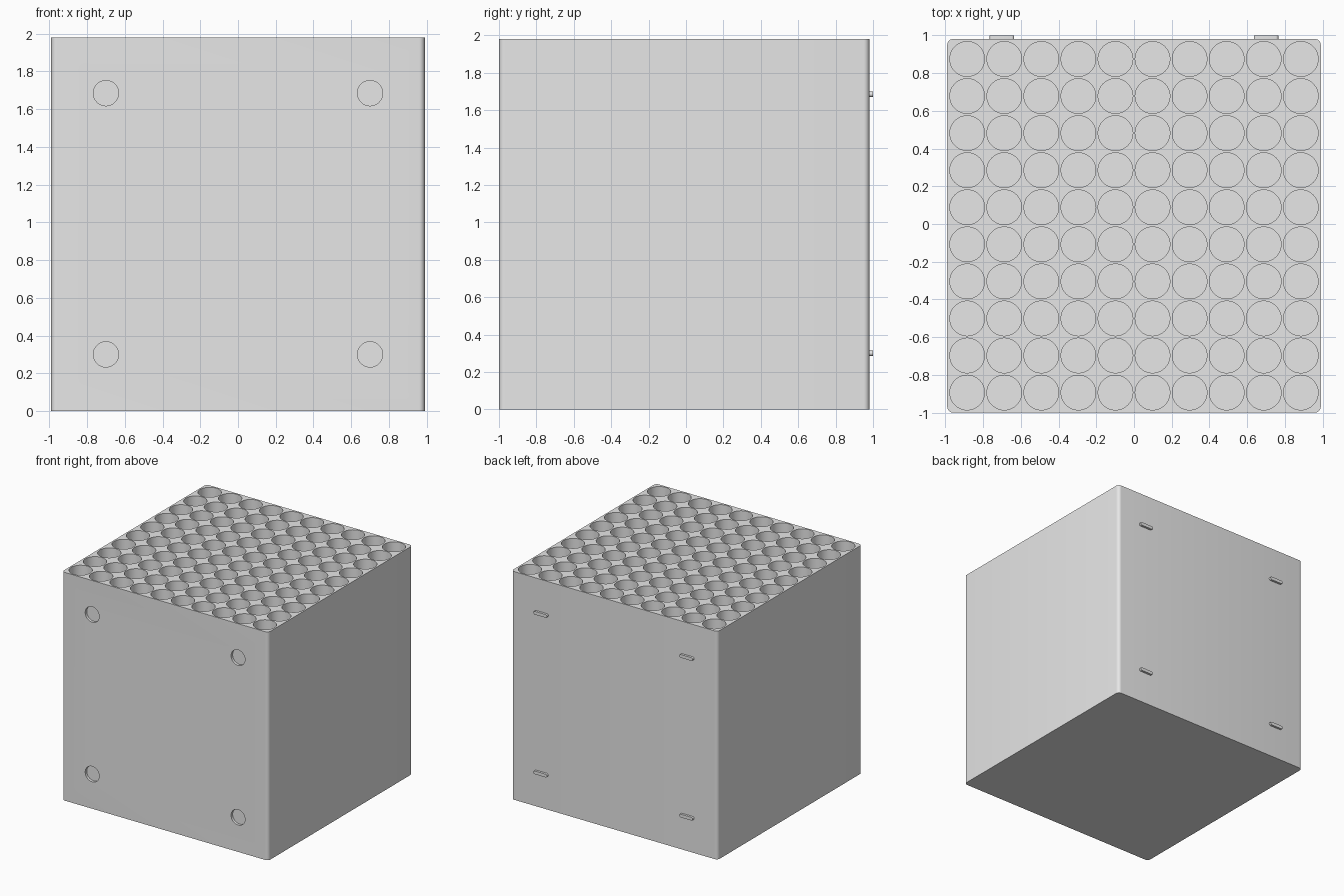
import bpy
import math

if "Cube" in bpy.data.objects:
    bpy.data.objects.remove(bpy.data.objects["Cube"], do_unlink=True)

HALF, MID_Y, HEIGHT = 0.99, -0.0095, 1.98
FRONT, BACK = MID_Y - HALF, MID_Y + HALF
PITCH, BORE, BORE_DEPTH = 0.1965, 0.092, 0.2
PEG_X, PEG_Z = 0.70, (0.30, 1.685)

grey = bpy.data.materials.new("light grey")
grey.use_nodes = True
grey.diffuse_color = (0.8, 0.8, 0.8, 1)
grey.node_tree.nodes["Principled BSDF"].inputs["Base Color"].default_value = (0.8, 0.8, 0.8, 1)


def mesh_object(name, verts, faces):
    mesh = bpy.data.meshes.new(name)
    mesh.from_pydata(verts, [], faces)
    mesh.materials.append(grey)
    obj = bpy.data.objects.new(name, mesh)
    bpy.context.collection.objects.link(obj)
    return obj


def prisms(name, outlines):
    """Closed prisms, each given as a (start ring, end ring) pair of points."""
    verts, faces = [], []
    for start, end in outlines:
        n, b = len(start), len(verts)
        verts += start + end
        faces += [tuple(reversed(range(b, b + n))), tuple(range(b + n, b + 2 * n))]
        faces += [(b + i, b + (i + 1) % n, b + n + (i + 1) % n, b + n + i) for i in range(n)]
    return mesh_object(name, verts, faces)


def rounded(cx, cy, half_x, half_y, radius, steps):
    """Anticlockwise outline of a rectangle with round corners."""
    points = []
    for corner, (sx, sy) in enumerate([(1, 1), (-1, 1), (-1, -1), (1, -1)]):
        for k in range(steps + 1):
            a = math.pi / 2 * (corner + k / steps)
            points.append((cx + sx * (half_x - radius) + radius * math.cos(a),
                           cy + sy * (half_y - radius) + radius * math.sin(a)))
    return points


def circle(cx, cy, radius, n=48):
    return [(cx + radius * math.cos(math.tau * i / n), cy + radius * math.sin(math.tau * i / n))
            for i in range(n)]


def upright(outline, z0, z1):
    return [(x, y, z0) for x, y in outline], [(x, y, z1) for x, y in outline]


def lying(outline, y0, y1):
    return [(x, y1, z) for x, z in outline], [(x, y0, z) for x, z in outline]


def smooth(obj):
    bpy.ops.object.select_all(action="DESELECT")
    obj.select_set(True)
    bpy.context.view_layer.objects.active = obj
    bpy.ops.object.shade_smooth_by_angle(angle=math.radians(30))


# Block with rounded upright edges
block = prisms("block", [upright(rounded(0, MID_Y, HALF, HALF, 0.03, 6), 0, HEIGHT)])

# Ten by ten round bores in the top, and four shallow sockets in the front
grid = [(i - 4.5) * PITCH for i in range(10)]
bores = prisms("bore_cutter", [upright(circle(x, MID_Y + y, BORE), HEIGHT - BORE_DEPTH, HEIGHT + 0.1)
                               for x in grid for y in grid])
corners = [(x, z) for x in (-PEG_X, PEG_X) for z in PEG_Z]
sockets = prisms("socket_cutter", [lying(circle(x, z, 0.067), FRONT - 0.1, FRONT + 0.022)
                                   for x, z in corners])

for cutter in (bores, sockets):
    cut = block.modifiers.new(cutter.name, "BOOLEAN")
    cut.operation, cut.solver, cut.object = "DIFFERENCE", "EXACT", cutter
    bpy.context.view_layer.objects.active = block
    bpy.ops.object.modifier_apply(modifier=cut.name)
    bpy.data.objects.remove(cutter, do_unlink=True)
smooth(block)

# Flat tabs with round ends on the back
tabs = prisms("back_tabs", [lying(rounded(x, z, 0.065, 0.014, 0.0139, 5), BACK - 0.01, 1.0)
                            for x, z in corners])
smooth(tabs)
